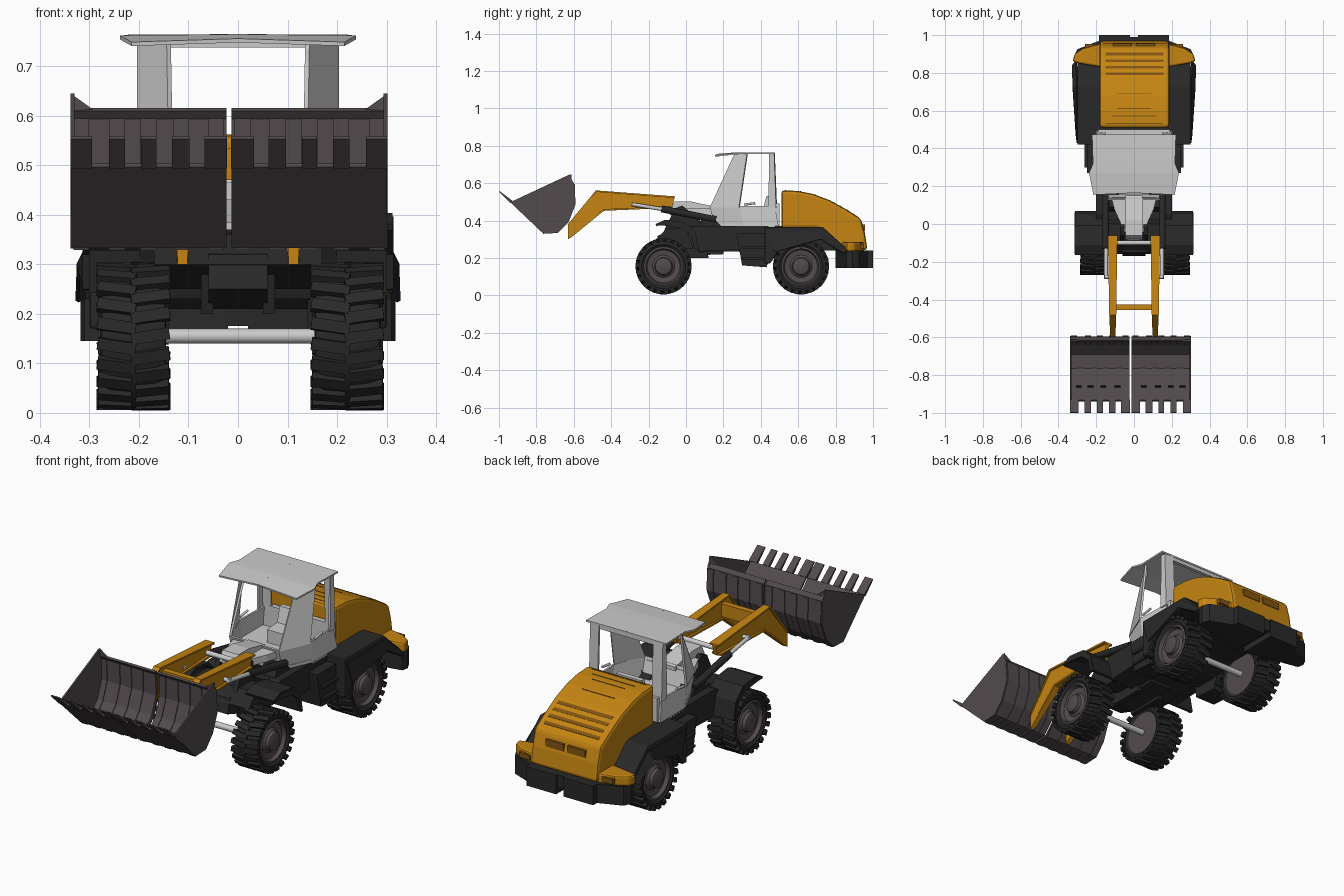
import bpy, bmesh
from math import pi, cos, sin, radians
from mathutils import Vector, Matrix

if "Cube" in bpy.data.objects:
    bpy.data.objects.remove(bpy.data.objects["Cube"])


def material(name, rgb):
    m = bpy.data.materials.new(name)
    m.diffuse_color = (*rgb, 1)
    m.use_nodes = True
    m.node_tree.nodes["Principled BSDF"].inputs["Base Color"].default_value = m.diffuse_color
    return m


AMBER = material("amber", (0.56, 0.235, 0.006))
BROWN = material("dark_amber", (0.22, 0.09, 0.006))
DARK = material("dark", (0.021, 0.022, 0.021))
STEEL = material("bucket_steel", (0.085, 0.07, 0.075))


def finish(name, bm, mat=None, smooth=False):
    bmesh.ops.recalc_face_normals(bm, faces=bm.faces)
    me = bpy.data.meshes.new(name)
    bm.to_mesh(me)
    bm.free()
    ob = bpy.data.objects.new(name, me)
    bpy.context.collection.objects.link(ob)
    if mat:
        me.materials.append(mat)
    if smooth:
        bpy.context.view_layer.objects.active = ob
        ob.select_set(True)
        bpy.ops.object.shade_smooth_by_angle(angle=radians(35))
        ob.select_set(False)
    return ob


def prism(name, pts, axis, a, b, mat=None, bevel=0):
    """Extrude a (y,z) profile along x, an (x,z) one along y or an (x,y) one along z."""
    place = {'x': lambda p, t: (t, *p), 'y': lambda p, t: (p[0], t, p[1]), 'z': lambda p, t: (*p, t)}[axis]
    bm = bmesh.new()
    lo, hi = ([bm.verts.new(place(p, t)) for p in pts] for t in (a, b))
    n = len(pts)
    bm.faces.new(lo)
    bm.faces.new(hi)
    for i in range(n):
        bm.faces.new((lo[i], lo[(i + 1) % n], hi[(i + 1) % n], hi[i]))
    ob = finish(name, bm, mat)
    if bevel:
        m = ob.modifiers.new("bevel", 'BEVEL')
        m.width, m.segments = bevel, 2
    return ob


def box(name, x, y, z, mat=None):
    return prism(name, [(x[0], y[0]), (x[1], y[0]), (x[1], y[1]), (x[0], y[1])], 'z', *z, mat)


def sheet(name, rail_a, rail_b, thick, mat=None):
    """Quad strip between two polylines, thickened."""
    bm = bmesh.new()
    ra, rb = ([bm.verts.new(p) for p in r] for r in (rail_a, rail_b))
    for i in range(len(ra) - 1):
        bm.faces.new((ra[i], ra[i + 1], rb[i + 1], rb[i]))
    ob = finish(name, bm, mat)
    m = ob.modifiers.new("solid", 'SOLIDIFY')
    m.thickness, m.offset = thick, 0
    return ob


def rod(name, p, q, r, mat=None, seg=12):
    p, q = Vector(p), Vector(q)
    d = q - p
    bm = bmesh.new()
    mtx = Matrix.Translation((p + q) / 2) @ d.to_track_quat('Z', 'Y').to_matrix().to_4x4()
    bmesh.ops.create_cone(bm, cap_ends=True, segments=seg, radius1=r, radius2=r, depth=d.length, matrix=mtx)
    return finish(name, bm, mat, True)


def lathe(name, prof, centre, s, mat, caps=True, seg=28):
    """Revolve (x, radius) points about the wheel axis; without caps the profile closes on itself."""
    bm = bmesh.new()
    rings = [[bm.verts.new((centre[0] + s * x, centre[1] + r * cos(2 * pi * i / seg),
                            centre[2] + r * sin(2 * pi * i / seg))) for i in range(seg)] for x, r in prof]
    for a, b in zip(rings, rings[1:] + ([] if caps else rings[:1])):
        for i in range(seg):
            j = (i + 1) % seg
            bm.faces.new((a[i], a[j], b[j], b[i]))
    if caps:
        bm.faces.new(rings[0])
        bm.faces.new(rings[-1])
    return finish(name, bm, mat, True)


# Wheels with chevron lugs, and axles
for tag, wy in (("front", -0.12), ("rear", 0.615)):
    rod(tag + "_axle", (-0.2, wy, 0.155), (0.2, wy, 0.155), 0.015)
    for s in (-1, 1):
        c = Vector((s * 0.216 + 0.005, wy, 0.155))
        side = tag + ("_left" if s < 0 else "_right")
        lathe(side + "_tyre", [(-.055, .1), (-.066, .118), (-.064, .132), (-.045, .139), (.045, .139),
                               (.064, .132), (.068, .118), (.055, .1)], c, s, DARK, caps=False)
        lathe(side + "_rim", [(-.058, .105), (.06, .105), (.064, .095), (.045, .088), (.04, .06),
                              (.05, .048), (.066, .044), (.072, .03)], c, s, STEEL)
        bm = bmesh.new()
        for i in range(22):
            for h in (-1, 1):
                a = 2 * pi * (i + (0.5 if h > 0 else 0)) / 22
                m = (Matrix.Translation(c) @ Matrix.Rotation(a, 4, 'X') @ Matrix.Translation((h * .034, 0, .14))
                     @ Matrix.Rotation(h * 0.15, 4, 'Z') @ Matrix.Diagonal((.078, .024, .019, 1)))
                bmesh.ops.create_cube(bm, size=1, matrix=m)
        finish(side + "_tread", bm, DARK)

# Bucket: two halves split by a narrow slot
BX = -0.018
shell = [(-.935, .5), (-.765, .338), (-.688, .342), (-.635, .397), (-.6, .487), (-.603, .595), (-.617, .613)]
plate = [(-.935, .5), (-.765, .332), (-.685, .335), (-.63, .395), (-.593, .487), (-.6, .6), (-.625, .645)]
for s in (-1, 1):
    side = "left" if s < 0 else "right"
    X = lambda d: BX + s * d
    sheet("bucket_shell_" + side, [(X(.005), *p) for p in shell], [(X(.318), *p) for p in shell], .01, STEEL)
    prism("bucket_side_" + side, plate, 'x', X(.312), X(.32), STEEL)
    prism("bucket_corner_" + side, [(X(.32), .645), (X(.32), .61), (X(.275), .613)], 'y', -.622, -.612, STEEL)
    # teeth on the cutting lip
    for k, (a, b) in enumerate(((.004, .05), (.08, .115), (.147, .178), (.21, .243), (.277, .32))):
        prism(f"bucket_tooth_{side}_{k}", [(-.94, .494), (-.928, .506), (-.997, .558), (-1, .553)],
              'x', X(a), X(b), STEEL)
        # ribs on both faces of the back, and wear marks in the floor
        m = (a + b) / 2
        sheet(f"bucket_rib_{side}_{k}", [(X(m - .016), *p) for p in shell[1:6]],
              [(X(m + .016), *p) for p in shell[1:6]], .018, STEEL)
        if k < 4:
            prism(f"bucket_mark_{side}_{k}", [(-.866, .44), (-.861, .445), (-.853, .437), (-.858, .43)],
                  'x', X(a + .05), X(a + .08), DARK)

# Lift arms, rams and cross tubes
arm = [(-.63, .30), (-.63, .375), (-.48, .557), (-.06, .525), (-.075, .468), (-.44, .452)]
top_edge = [(-.63, .375), (-.48, .557), (-.06, .525)]
low_edge = [(-.62, .31), (-.44, .457), (-.08, .472)]
for s in (-1, 1):
    side = "left" if s < 0 else "right"
    prism("lift_arm_" + side, arm, 'x', s * .102, s * .122, AMBER)
    # flanges along both edges widen toward the cab
    for tag, edge in (("top", top_edge), ("low", low_edge)):
        sheet(f"arm_{tag}_flange_{side}", [(s * (.1 - .006 * i), *p) for i, p in enumerate(edge)],
              [(s * (.124 + .007 * i), *p) for i, p in enumerate(edge)], .009, AMBER)
    rod("ram_rod_" + side, (s * .148, -.29, .487), (s * .148, -.08, .453), .01)
    rod("ram_body_" + side, (s * .15, -.13, .462), (s * .15, .16, .405), .018, DARK)
    rod("ram_pin_" + side, (s * .1, -.28, .486), (s * .155, -.28, .486), .01)
    # loader tower plates
    prism("tower_plate_" + side, [(-.08, .2), (-.12, .34), (-.06, .465), (-.02, .48), (.1, .38), (.12, .2)],
          'x', s * .05, s * .075, DARK)
    prism("ram_mount_" + side, [(.06, .36), (.09, .42), (.15, .41), (.2, .36)], 'x', s * .08, s * .16, DARK)
prism("arm_cross_member", [(-.455, .47), (-.455, .535), (-.425, .535), (-.425, .47)], 'x', -.105, .105, AMBER)
rod("arm_pivot_tube", (-.115, -.1, .49), (.115, -.1, .49), .012)

# Frames
prism("front_frame", [(-.17, .25), (-.15, .32), (.05, .37), (.2, .36), (.2, .22), (-.05, .21)],
      'x', -.06, .06, DARK)
prism("front_axle_bridge", [(-.16, .3), (-.1, .36), (.0, .36), (.04, .25), (-.02, .25)], 'x', -.17, .17, DARK)
prism("rear_frame", [(.02, .37), (.07, .23), (.28, .235), (.31, .21), (.43, .21), (.55, .24), (.9, .24),
                     (.9, .33), (.7, .37)], 'x', -.145, .145, DARK)
for s in (-1, 1):
    side = "left" if s < 0 else "right"
    prism("side_skirt_" + side, [(.02, .355), (.05, .37), (.44, .37), (.44, .25), (.07, .235), (.055, .28)],
          'x', s * .13, s * .2, DARK)
    prism("step_tank_" + side, [(.27, .33), (.3, .16), (.43, .15), (.5, .33)], 'x', s * .14, s * .25, DARK)
    for z in (.19, .25):
        box("step_" + side, sorted((s * .24, s * .262)), (.3, .43), (z, z + .012), DARK)
    # front mudguard
    guard = [(-.16, .375), (-.11, .397), (-.01, .385), (.045, .33), (.062, .245)]
    sheet("front_fender_" + side, [(s * .155, *p) for p in guard], [(s * .312, *p) for p in guard], .014, DARK)
    prism("front_fender_side_" + side, guard + [(.045, .25), (.03, .32), (-.02, .36), (-.11, .372)],
          'x', s * .3, s * .314, DARK)
    # rear mudguard: arch with an outward flaring skirt
    prism("rear_fender_" + side, [(.42, .365), (.73, .366), (.87, .24), (.82, .235), (.725, .305), (.54, .305),
                                  (.45, .17), (.42, .17)], 'x', s * .145, s * .3, DARK, .006)
    sheet("rear_fender_flare_" + side, [(s * .3, .43, .34), (s * .3, .73, .345), (s * .305, .865, .235)],
          [(s * .305, .47, .23), (s * .322, .72, .3), (s * .325, .84, .225)], .008, DARK)
    # rear wing beside the hood
    prism("rear_wing_" + side, [(s * .17, .83), (s * .29, .85), (s * .325, .86), (s * .315, .9),
                                (s * .27, .93), (s * .17, .955)], 'z', .235, .285, AMBER, .01)
    box("tail_lamp_" + side, sorted((s * .2, s * .26)), (.9, .953), (.25, .275), BROWN)

# Engine hood with louvres and grille
prism("engine_hood", [(.51, .36), (.51, .562), (.6, .558), (.68, .542), (.77, .508), (.86, .458), (.935, .41),
                      (.957, .33), (.97, .242), (.8, .242), (.7, .36)], 'x', -.183, .187, AMBER, .016)
for k, y in enumerate((.795, .83, .865, .9)):
    z = .508 - (y - .77) * .56 if y < .86 else .458 - (y - .86) * .64
    prism(f"hood_louvre_{k}", [(y - .007, z + .006), (y + .007, z - .003), (y + .007, z - .013), (y - .007, z - .013)],
          'x', -.15, .155, BROWN)
# stepped panel seam on the hood top
for k, (w, y, z) in enumerate(((.15, .53, .5625), (.12, .57, .561), (.09, .61, .557), (.09, .69, .539))):
    box(f"hood_seam_{k}", (-w, w), (y, y + .004), (z - .02, z), BROWN)
for s in (-1, 1):
    box("rear_grille", sorted((s * .01, s * .11)), (.93, .956), (.345, .38), BROWN)

# Counterweight, notched in the middle
for s in (-1, 1):
    prism("counterweight", [(s * .02, .8), (s * .31, .858), (s * .318, .89), (s * .3, .925), (s * .185, .97),
                            (s * .185, 1), (s * .02, 1)], 'z', .145, .24, DARK)
box("counterweight_core", (-.03, .03), (.8, .99), (.175, .24), DARK)

# Cab: lower walls, floor, pillars, roof
base = [(-.2, .475), (-.2, .29), (-.135, .14), (.135, .14), (.2, .29), (.2, .475)]
rise = [(-.19, .475), (-.198, .29), (-.135, .13), (.135, .13), (.198, .29), (.19, .475)]
sheet("cab_lower_walls", [(x, y + .02, .37) for x, y in base], [(x, y, .478) for x, y in rise], .01)
box("cab_back_wall", (-.19, .19), (.475, .5), (.37, .49))
prism("cab_floor", base, 'z', .36, .385)
for s in (-1, 1):
    side = "left" if s < 0 else "right"
    sheet("front_pillar_" + side, [(s * .135, .13, .47), (s * .2, .285, .47)],
          [(s * .14, .262, .757), (s * .2, .328, .757)], .01)
    sheet("rear_pillar_" + side, [(s * .198, .44, .47), (s * .198, .478, .47), (s * .15, .482, .47)],
          [(s * .198, .445, .757), (s * .198, .468, .757), (s * .15, .47, .757)], .01)
    rod("door_handle_" + side, (s * .206, .31, .485), (s * .206, .37, .493), .006)
    # roof halves with drooping visor
    sheet("cab_roof_" + side, [(0, .475, .761), (0, .32, .761), (0, .27, .761), (0, .165, .752)],
          [(s * .222, .475, .76), (s * .217, .32, .76), (s * .238, .27, .758), (s * .215, .155, .745)], .008)
box("roof_rear_header", (-.19, .19), (.455, .472), (.738, .758))
prism("seat", [(.33, .385), (.33, .45), (.41, .455), (.43, .53), (.455, .53), (.45, .385)], 'x', -.07, .07)

# Sloping cowl ahead of the cab
prism("front_cowl", [(-.12, .14), (-.105, .08), (-.03, -.085), (.03, -.085), (.105, .08), (.12, .14)], 'z', .43, .465)
prism("cowl_ridge", [(-.085, .455), (-.06, .503), (.02, .503), (.15, .475), (.15, .455)], 'x', -.045, .045)
